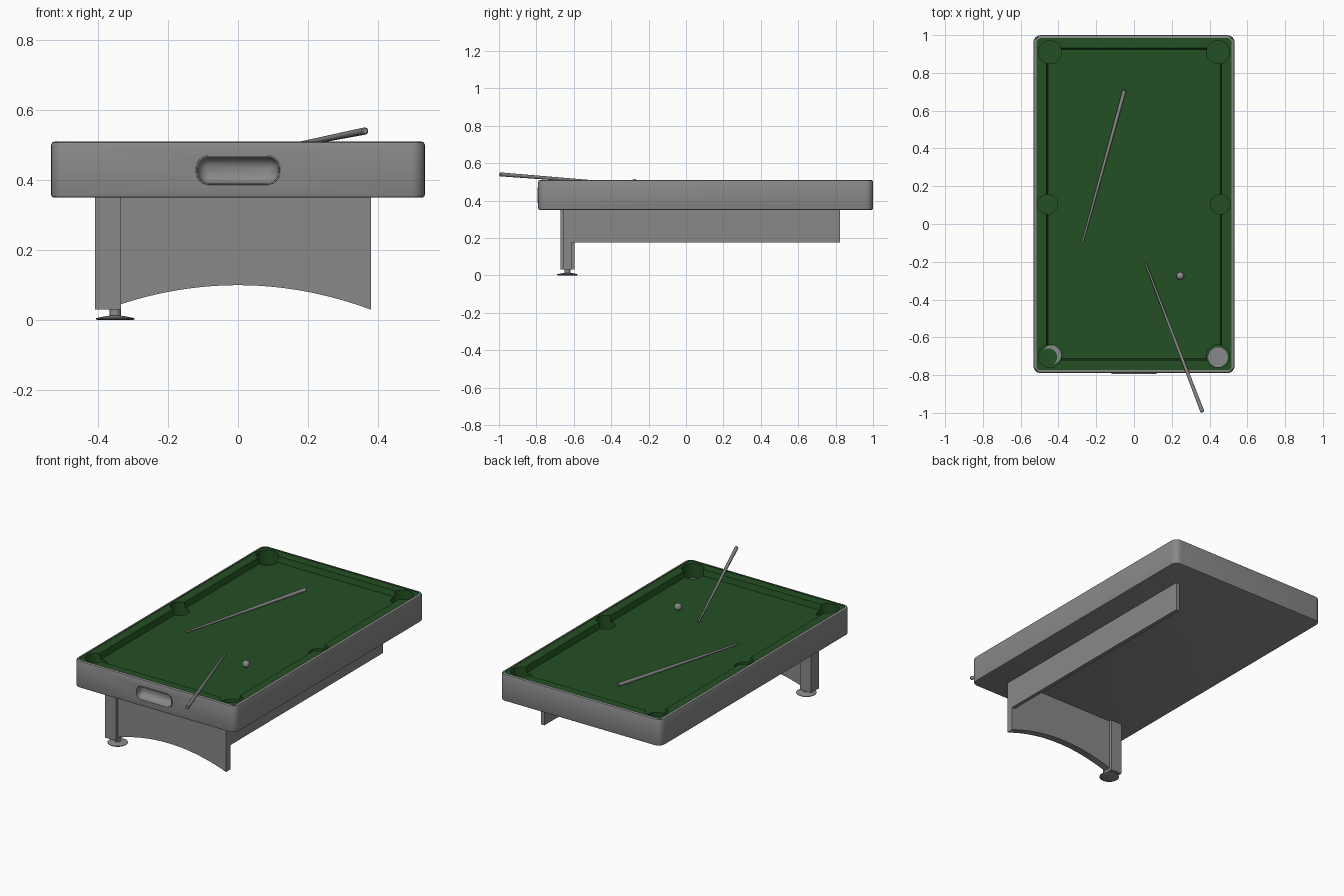
import bpy, bmesh, math
from mathutils import Vector

if "Cube" in bpy.data.objects:
    bpy.data.objects.remove(bpy.data.objects["Cube"], do_unlink=True)


def material(name, colour):
    m = bpy.data.materials.new(name)
    m.use_nodes = True
    m.diffuse_color = (*colour, 1)
    m.node_tree.nodes["Principled BSDF"].inputs["Base Color"].default_value = (*colour, 1)
    return m


GREY = material("grey", (0.25, 0.25, 0.25))
GREEN = material("felt green", (0.017, 0.08, 0.017))
MID = 0.105          # table centre along y
BED, RAIL, TOP = 0.472, 0.506, 0.51


def finish(name, bm, mat, smooth=True):
    bmesh.ops.recalc_face_normals(bm, faces=bm.faces)
    mesh = bpy.data.meshes.new(name)
    bm.to_mesh(mesh)
    bm.free()
    mesh.materials.append(mat)
    ob = bpy.data.objects.new(name, mesh)
    bpy.context.collection.objects.link(ob)
    if smooth:
        smooth_shade(ob)
    return ob


def smooth_shade(ob):
    bpy.ops.object.select_all(action="DESELECT")
    ob.select_set(True)
    bpy.context.view_layer.objects.active = ob
    bpy.ops.object.shade_smooth_by_angle(angle=math.radians(35))


def rounded(hx, hy, r, steps=6):
    """Outline of a rounded rectangle around the origin."""
    pts = []
    for k, (sx, sy) in enumerate([(1, 1), (-1, 1), (-1, -1), (1, -1)]):
        for i in range(steps + 1):
            a = math.pi / 2 * (k + i / steps)
            pts.append((sx * (hx - r) + r * math.cos(a), sy * (hy - r) + r * math.sin(a)))
    return pts


def circle(r, n=32):
    return [(r * math.cos(2 * math.pi * i / n), r * math.sin(2 * math.pi * i / n)) for i in range(n)]


def loft(name, rings, mat, place, cap=True):
    """Skin a list of (outline, height); place maps (u, v, h) to a point."""
    bm = bmesh.new()
    loops = [[bm.verts.new(place(u, v, h)) for u, v in outline] for outline, h in rings]
    for a, b in zip(loops, loops[1:]):
        for i in range(len(a)):
            j = (i + 1) % len(a)
            bm.faces.new((a[i], a[j], b[j], b[i]))
    if cap:
        bm.faces.new(loops[0])
        bm.faces.new(loops[-1])
    return finish(name, bm, mat)


def upright(x, y):
    return lambda u, v, h: (x + u, y + v, h)


def box(name, lo, hi, mat):
    bm = bmesh.new()
    bmesh.ops.create_cube(bm, size=1)
    lo, hi = Vector(lo), Vector(hi)
    for v in bm.verts:
        v.co = (lo + hi) / 2 + v.co * (hi - lo)
    return finish(name, bm, mat, False)


# Table body with softened upper and lower rims
centre = upright(0, MID)
def slab(inset):
    return rounded(0.533 - inset, 0.895 - inset, 0.04 - inset)
body = loft("table_body", [(slab(0.008), 0.35), (slab(0.002), 0.352), (slab(0), 0.358),
                           (slab(0), 0.5), (slab(0.003), 0.507), (slab(0.01), TOP)], GREY, centre)

# Cutters: rail top, bed, pockets and handle recess
cutters = [
    loft("rail_cutter", [(slab(0.016), RAIL), (slab(0.016), 0.6)], GREEN, centre),
    loft("bed_cutter", [(rounded(0.456, 0.818, 0.004), BED), (rounded(0.464, 0.826, 0.004), RAIL),
                        (rounded(0.464, 0.826, 0.004), 0.6)], GREEN, centre)]
pockets = [(s * 0.445, y, 0.061) for s in (-1, 1) for y in (0.91, -0.7)]
pockets += [(s * 0.457, MID, 0.052) for s in (-1, 1)]
for x, y, r in pockets:
    cutters.append(loft("pocket_cutter", [(circle(r), 0.42), (circle(r), 0.6)], GREEN, upright(x, y)))


def facing(u, v, h):
    return (u, h, 0.428 + v)


def slot(grow):
    return rounded(0.115 + grow, 0.0375 + grow, 0.032 + grow)


cutters.append(loft("handle_cutter", [(slot(0), -0.85), (slot(0), -0.775), (slot(-0.006), -0.757),
                                      (slot(-0.016), -0.748), (slot(-0.028), -0.744)], GREY, facing))
for c in cutters:
    c.hide_render = True
    mod = body.modifiers.new("cut", "BOOLEAN")
    mod.operation, mod.solver, mod.object = "DIFFERENCE", "EXACT", c
    bpy.context.view_layer.objects.active = body
    bpy.ops.object.modifier_apply(modifier=mod.name)
for c in cutters:
    bpy.data.objects.remove(c, do_unlink=True)

# Felt covers everything inside the rim, except the handle recess
body.data.materials.clear()
body.data.materials.append(GREY)
body.data.materials.append(GREEN)
for f in body.data.polygons:
    p = f.center
    inside = abs(p.x) < 0.52 and abs(p.y - MID) < 0.882 and 0.41 < p.z < 0.5085
    recess = abs(p.x) < 0.13 and p.y < -0.735 and p.z < BED - 0.001
    f.material_index = int(inside and not recess)
smooth_shade(body)

# Raised lip around the handle recess
loft("handle_lip", [(slot(0.005), -0.788), (slot(0.004), -0.794), (slot(0), -0.794),
                    (slot(0), -0.786)], GREY, facing, cap=False)

# Pocket linings at the front
loft("pocket_plate_left", [(circle(0.054, 10), 0.421), (circle(0.054, 10), 0.423)], GREY, upright(0.445, -0.705))
loft("pocket_plate_right", [(circle(0.05), 0.421), (circle(0.05), 0.423)], GREY, upright(-0.435, -0.692))
loft("pocket_felt_right", [(circle(0.046), 0.423), (circle(0.046), 0.426)], GREEN, upright(-0.453, -0.705))

# Arched front panel
arch = [(0.38 * t, 0.1 - 0.07 * t * t) for t in [i / 12 - 1 for i in range(25)]]
arch += [(0.38, 0.352), (-0.38, 0.352)]
loft("front_panel", [(arch, -0.655), (arch, -0.612)], GREY, lambda u, v, h: (u, h, v))

# Side apron, leg and its levelling foot
box("side_apron", (0.358, -0.613, 0.175), (0.38, 0.823, 0.352), GREY)
box("front_leg", (-0.408, -0.67, 0.03), (-0.334, -0.597, 0.352), GREY)
loft("leg_foot", [(circle(0.05), 0), (circle(0.055), 0.003), (circle(0.055), 0.006), (circle(0.03), 0.011),
                  (circle(0.016), 0.013), (circle(0.016), 0.032)], GREY, upright(-0.35, -0.634))

# Ball
bm = bmesh.new()
bmesh.ops.create_uvsphere(bm, u_segments=24, v_segments=16, radius=0.021)
bmesh.ops.translate(bm, verts=bm.verts, vec=(0.245, -0.275, BED + 0.021))
finish("ball", bm, GREY)


# Tapered cues
def cue(name, butt, tip):
    butt, tip = Vector(butt), Vector(tip)
    turn = (tip - butt).to_track_quat("Z", "Y")
    length = (tip - butt).length
    rings = [(circle(0.007, 16), 0), (circle(0.0105, 16), 0.004), (circle(0.005, 16), length)]
    loft(name, rings, GREY, lambda u, v, h: butt + turn @ Vector((u, v, h)))


cue("cue_leaning", (0.363, -0.996, 0.54), (0.06, -0.205, 0.479))
cue("cue_lying", (-0.05, 0.71, BED + 0.0105), (-0.273, -0.1, BED + 0.005))
